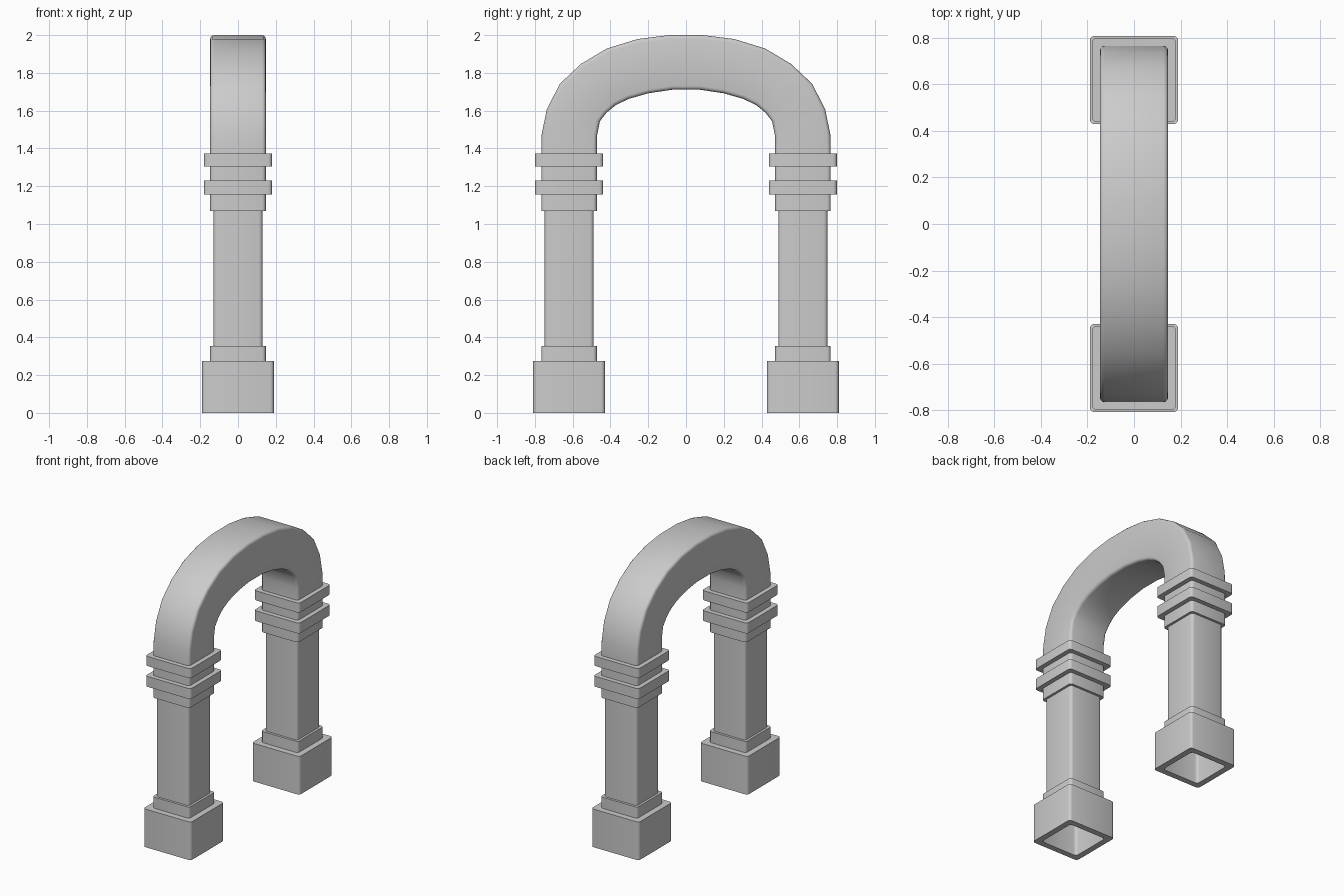
import bpy, math
from mathutils import Vector

if "Cube" in bpy.data.objects:
    bpy.data.objects.remove(bpy.data.objects["Cube"])

COL_Y = 0.619      # column centre distance from the middle
ARM = 0.147        # half width of the arch bar


def section(outer, inner, half_x, r=0.02, steps=3):
    """Rounded rectangle spanning outer -> inner points and +-half_x."""
    outer, inner = Vector(outer), Vector(inner)
    mid, v = (outer + inner) / 2, (inner - outer).normalized()
    half_v = (inner - outer).length / 2
    pts = []
    for k, (sx, sv) in enumerate([(1, 1), (-1, 1), (-1, -1), (1, -1)]):
        for i in range(steps + 1):
            a = math.pi / 2 * (k + i / steps)
            px = sx * (half_x - r) + r * math.cos(a)
            pv = sv * (half_v - r) + r * math.sin(a)
            pts.append(mid + Vector((px, 0, 0)) + v * pv)
    return pts


def loft(name, sections):
    n = len(sections[0])
    verts = [p for s in sections for p in s]
    faces = [(j * n + i, j * n + (i + 1) % n, (j + 1) * n + (i + 1) % n, (j + 1) * n + i)
             for j in range(len(sections) - 1) for i in range(n)]
    mesh = bpy.data.meshes.new(name)
    mesh.from_pydata(verts, [], faces)
    obj = bpy.data.objects.new(name, mesh)
    bpy.context.collection.objects.link(obj)
    bpy.ops.object.select_all(action='DESELECT')
    obj.select_set(True)
    bpy.context.view_layer.objects.active = obj
    bpy.ops.object.shade_smooth_by_angle(angle=math.radians(42))


def stepped(name, y, profile):
    """Square stepped part from (half width, height) pairs."""
    loft(name, [section((0, y - h, z), (0, y + h, z), h) for h, z in profile])


def band(z0, z1):
    return [(ARM, z0), (0.18, z0), (0.18, z1), (ARM, z1)]


for side, y in (("left", -COL_Y), ("right", COL_Y)):
    # Base block, open underneath
    stepped(side + "_base", y, [(ARM, 0.275), (ARM, 0), (0.19, 0), (0.19, 0.275), (ARM, 0.275)])
    # Shaft with foot collar and top collar
    stepped(side + "_shaft", y, [(ARM, 0.275), (ARM, 0.355), (0.13, 0.355), (0.13, 1.07),
                                 (ARM, 1.07), (ARM, 1.155)])
    # Two projecting bands
    stepped(side + "_bands", y, band(1.155, 1.23) + band(1.305, 1.374))

# Arch: outer and inner (y, z) of each section, mirrored over the middle
half = [((0.766, 1.374), (0.472, 1.374)), ((0.764, 1.475), (0.472, 1.464)),
        ((0.737, 1.607), (0.456, 1.544)), ((0.668, 1.742), (0.42, 1.59)),
        ((0.557, 1.847), (0.371, 1.63)), ((0.419, 1.929), (0.302, 1.663)),
        ((0.257, 1.979), (0.2, 1.692)), ((0.09, 2.0), (0.073, 1.711))]
path = [(-1, o, i) for o, i in half] + [(1, o, i) for o, i in reversed(half)]
loft("arch", [section((0, s * o[0], o[1]), (0, s * i[0], i[1]), ARM) for s, o, i in path])
